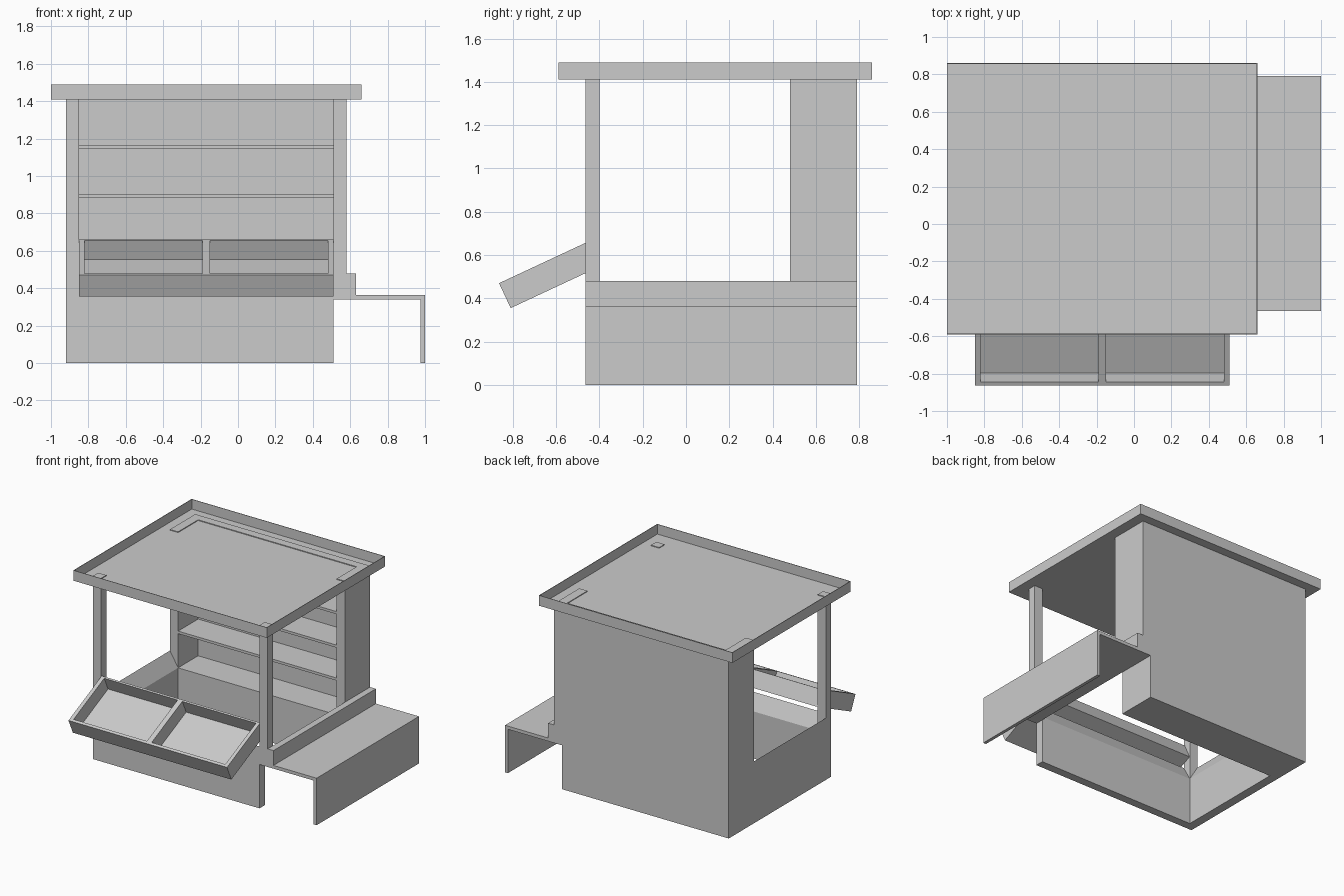
import bpy, bmesh, math
from mathutils import Matrix, Vector

cube = bpy.data.objects.get("Cube")
if cube:
    bpy.data.objects.remove(cube, do_unlink=True)

# One plain grey throughout
GREY = (0.6, 0.6, 0.6, 1.0)
mat = bpy.data.materials.new("light_grey")
mat.use_nodes = True
mat.diffuse_color = GREY
for node in mat.node_tree.nodes:
    if node.type == 'BSDF_PRINCIPLED':
        node.inputs["Base Color"].default_value = GREY


def finish(name, bm):
    bmesh.ops.recalc_face_normals(bm, faces=bm.faces[:])
    mesh = bpy.data.meshes.new(name)
    bm.to_mesh(mesh)
    bm.free()
    mesh.materials.append(mat)
    obj = bpy.data.objects.new(name, mesh)
    bpy.context.scene.collection.objects.link(obj)
    return obj


def boxes(name, *spans):
    """One object from boxes, each given as x, y and z ranges."""
    bm = bmesh.new()
    for span in spans:
        centre = Vector([(a + b) / 2 for a, b in span])
        size = [b - a for a, b in span]
        bmesh.ops.create_cube(bm, size=1, matrix=Matrix.Translation(centre) @ Matrix.Diagonal((*size, 1)))
    return finish(name, bm)


def prism(name, profile, axis, start, end):
    """Extrude a (horizontal, z) profile along the x or y axis."""
    bm = bmesh.new()
    place = (lambda h, z, t: (t, h, z)) if axis == 'x' else (lambda h, z, t: (h, t, z))
    face = bm.faces.new([bm.verts.new(place(h, z, start)) for h, z in profile])
    ext = bmesh.ops.extrude_face_region(bm, geom=[face])
    verts = [g for g in ext["geom"] if isinstance(g, bmesh.types.BMVert)]
    bmesh.ops.translate(bm, verts=verts, vec=Vector(place(0, 0, end - start)))
    return finish(name, bm)


# Main dimensions
LEFT, LEFT_IN, RIGHT_IN, RIGHT = -0.92, -0.85, 0.51, 0.58
FRONT, FRONT_IN, CAB, BACK_IN, BACK = -0.465, -0.40, 0.48, 0.725, 0.79
LOW, WALL, ROOF = 0.365, 0.48, 1.41
POKE = ROOF + 0.01

# Low walls with tops sloping inward
prism("front_wall", [(FRONT, 0), (FRONT_IN, 0), (FRONT_IN, LOW), (FRONT, WALL)], 'x', LEFT, RIGHT_IN)
prism("side_wall", [(LEFT, 0), (LEFT_IN, 0), (LEFT_IN, LOW), (LEFT, WALL)], 'y', FRONT, BACK)
prism("counter_rail", [(RIGHT_IN, 0.34), (0.63, 0.34), (0.63, WALL), (RIGHT, WALL), (RIGHT_IN, LOW)],
      'y', FRONT, BACK)
prism("front_wall_corner", [(FRONT, 0.34), (FRONT_IN, 0.34), (FRONT_IN, LOW), (FRONT, WALL)],
      'x', RIGHT_IN, RIGHT)

# Side counter with its outer panel
boxes("side_counter", ((RIGHT_IN, 1.0), (FRONT, BACK), (0.34, LOW)),
      ((0.975, 1.0), (FRONT, BACK), (0, 0.34)))

# Front posts
for side, x0, x1 in (("right", LEFT, LEFT_IN), ("left", RIGHT_IN, RIGHT)):
    boxes(f"front_post_{side}", ((x0, x1), (FRONT, FRONT_IN), (LOW, POKE)))

# Back cabinet: base, sides, back panel
boxes("cabinet_base", ((LEFT, RIGHT_IN), (CAB, BACK), (0, LOW)))
boxes("cabinet_frame",
      ((LEFT, LEFT_IN), (CAB, BACK), (LOW, POKE)),
      ((RIGHT_IN, RIGHT), (CAB, BACK), (0.34, POKE)),
      ((LEFT_IN, RIGHT_IN), (BACK_IN, BACK), (LOW, POKE)))

# Shelves
for i, top in enumerate((0.65, 0.905, 1.165)):
    boxes(f"shelf_{i + 1}", ((LEFT_IN, RIGHT_IN), (CAB, BACK_IN), (top - 0.02, top)))

# Roof: thin plate with an upright rim
RX, RY, RZ, T = (-1.0, 0.66), (-0.59, 0.86), (ROOF, 1.49), 0.004
boxes("roof_plate", (RX, RY, (ROOF, ROOF + T)))
boxes("roof_rim",
      ((RX[0], RX[0] + T), RY, RZ), ((RX[1] - T, RX[1]), RY, RZ),
      (RX, (RY[0], RY[0] + T), RZ), (RX, (RY[1] - T, RY[1]), RZ))

# Tilted display tray with two pockets
LEN, DEEP = 0.45, 0.127
tray = boxes("display_tray",
             ((LEFT_IN, RIGHT_IN), (0, LEN), (0, 0.015)),
             ((LEFT_IN, RIGHT_IN), (0, 0.022), (0, DEEP)),
             ((LEFT_IN, RIGHT_IN), (LEN - 0.014, LEN), (0, DEEP)),
             *[((a, b), (0, LEN), (0, DEEP)) for a, b in
               ((LEFT_IN, -0.82), (-0.19, -0.15), (0.482, RIGHT_IN))])
tray.location = (0, -0.81, 0.355)
tray.rotation_euler = (math.radians(25), 0, 0)
